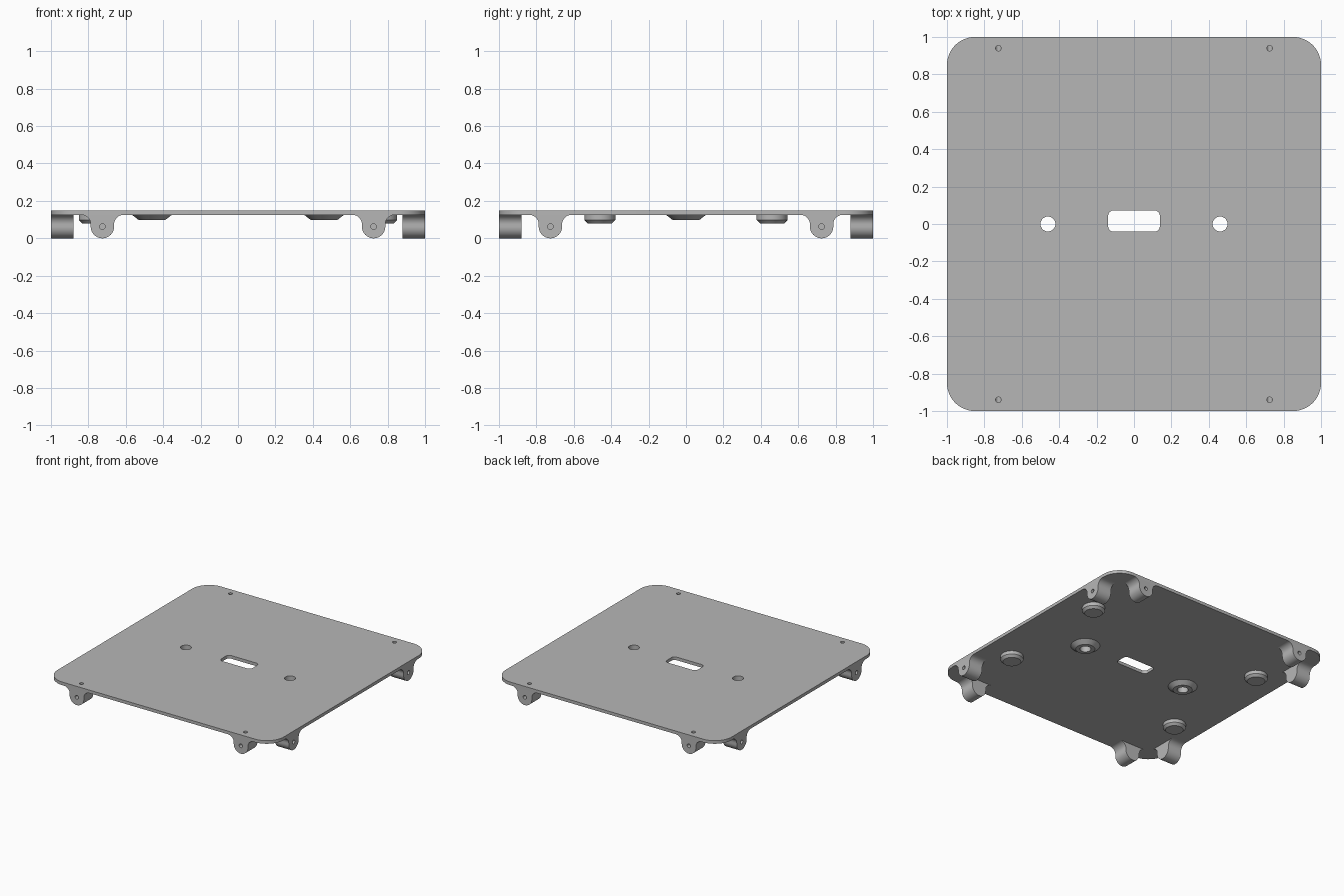
import bpy, bmesh
from math import sin, cos, pi
from mathutils import Matrix, Vector

cube = bpy.data.objects.get("Cube")
if cube:
    bpy.data.objects.remove(cube, do_unlink=True)

grey = bpy.data.materials.new("plain grey")
grey.use_nodes = True
colour = (0.47, 0.47, 0.47, 1)
grey.diffuse_color = colour
grey.node_tree.nodes["Principled BSDF"].inputs["Base Color"].default_value = colour

TOP, UNDER = 0.15, 0.125      # plate faces
LUG, EDGE = 0.725, 0.94       # lug position along an edge, and lug centre depth
R = 0.0625                    # lug tip radius


def arc(cx, cy, r, start, end, n=12):
    steps = [start + (end - start) * i / n for i in range(n + 1)]
    return [(cx + r * cos(a), cy + r * sin(a)) for a in steps]


def rounded_rect(hx, hy, r):
    corners = [(1, 1), (-1, 1), (-1, -1), (1, -1)]
    pts = []
    for k, (sx, sy) in enumerate(corners):
        pts += arc(sx * (hx - r), sy * (hy - r), r, k * pi / 2, (k + 1) * pi / 2)
    return pts


def circle(r, n=32):
    return arc(0, 0, r, 0, 2 * pi, n)[:-1]


def make(name, layers, matrix=Matrix()):
    """Loft closed outlines given as (height, points)."""
    bm = bmesh.new()
    rings = [[bm.verts.new((x, y, h)) for x, y in pts] for h, pts in layers]
    for a, b in zip(rings, rings[1:]):
        for i in range(len(a)):
            j = (i + 1) % len(a)
            bm.faces.new((a[i], a[j], b[j], b[i]))
    bm.faces.new(rings[0])
    bm.faces.new(rings[-1])
    bmesh.ops.recalc_face_normals(bm, faces=bm.faces)
    bm.transform(matrix)
    me = bpy.data.meshes.new(name)
    bm.to_mesh(me)
    bm.free()
    me.materials.append(grey)
    ob = bpy.data.objects.new(name, me)
    bpy.context.scene.collection.objects.link(ob)
    return ob


def move(x, y, z=0):
    return Matrix.Translation((x, y, z))


def cut(ob, cutters):
    for c in cutters:
        mod = ob.modifiers.new("hole", 'BOOLEAN')
        mod.operation, mod.solver, mod.object = 'DIFFERENCE', 'EXACT', c
    graph = bpy.context.evaluated_depsgraph_get()
    mesh = bpy.data.meshes.new_from_object(ob.evaluated_get(graph))
    ob.modifiers.clear()
    ob.data = mesh
    for c in cutters:
        bpy.data.objects.remove(c, do_unlink=True)


parts = []

# Plate with a slot, two cable holes and four screw holes
plate = make("plate", [(UNDER, rounded_rect(1, 1, 0.15)), (TOP, rounded_rect(1, 1, 0.15))])
slot = rounded_rect(0.138, 0.057, 0.03)
holes = [make("slot_cutter", [(0, slot), (0.3, slot)], move(0, 0.016))]
for s in (-1, 1):
    holes.append(make("hole_cutter", [(0, circle(0.04)), (0.3, circle(0.04))], move(s * 0.46, 0)))
    for t in (-1, 1):
        holes.append(make("screw_cutter", [(0, circle(0.015, 16)), (0.3, circle(0.015, 16))],
                          move(s * LUG, t * EDGE)))
cut(plate, holes)
parts.append(plate)

# Lug outline: round tip, straight flanks and flared root
flare = UNDER - 0.05
lug_outline = (arc(R + 0.05, flare, 0.05, pi / 2, pi)
               + arc(0, R, R, 0, -pi, 24)
               + arc(-R - 0.05, flare, 0.05, 0, pi / 2))
upright = Matrix.Rotation(pi / 2, 4, 'X')

# Two lugs on each of the four edges
for name, turn in (("front", 0), ("left", 1), ("back", 2), ("right", 3)):
    spin = Matrix.Rotation(turn * pi / 2, 4, 'Z')
    for s in (-1, 1):
        place = spin @ move(s * LUG, 0) @ upright
        lug = make(f"{name}_lug_{'a' if s < 0 else 'b'}",
                   [(0.88, lug_outline), (1, lug_outline)], place)
        bore = circle(0.015, 16)
        cutters = [make("bore_cutter", [(0.92, bore), (1.1, bore)],
                        place @ move(0, R))]
        if turn % 2 == 0:
            cutters.append(make("screw_cutter", [(R, bore), (0.2, bore)],
                                spin @ move(s * LUG, -EDGE)))
        cut(lug, cutters)
        parts.append(lug)

# Chamfered bosses under the plate
for sx, nx in ((-1, "right"), (1, "left")):
    for sy, ny in ((-1, "front"), (1, "back")):
        parts.append(make(f"{ny}_{nx}_boss",
                          [(UNDER, circle(0.083)), (0.098, circle(0.083)), (0.08, circle(0.065))],
                          move(sx * 0.768, sy * 0.46)))

    # Conical collar around each cable hole
    collar = make(f"{nx}_collar", [(UNDER, circle(0.106)), (0.097, circle(0.07))],
                  move(sx * 0.46, 0))
    cut(collar, [make("hole_cutter", [(0, circle(0.04)), (0.3, circle(0.04))],
                      move(sx * 0.46, 0))])
    parts.append(collar)

# Smooth curved walls, keep crisp edges
bpy.ops.object.select_all(action='DESELECT')
for ob in parts:
    ob.select_set(True)
bpy.context.view_layer.objects.active = plate
bpy.ops.object.shade_smooth_by_angle(angle=pi / 6)
